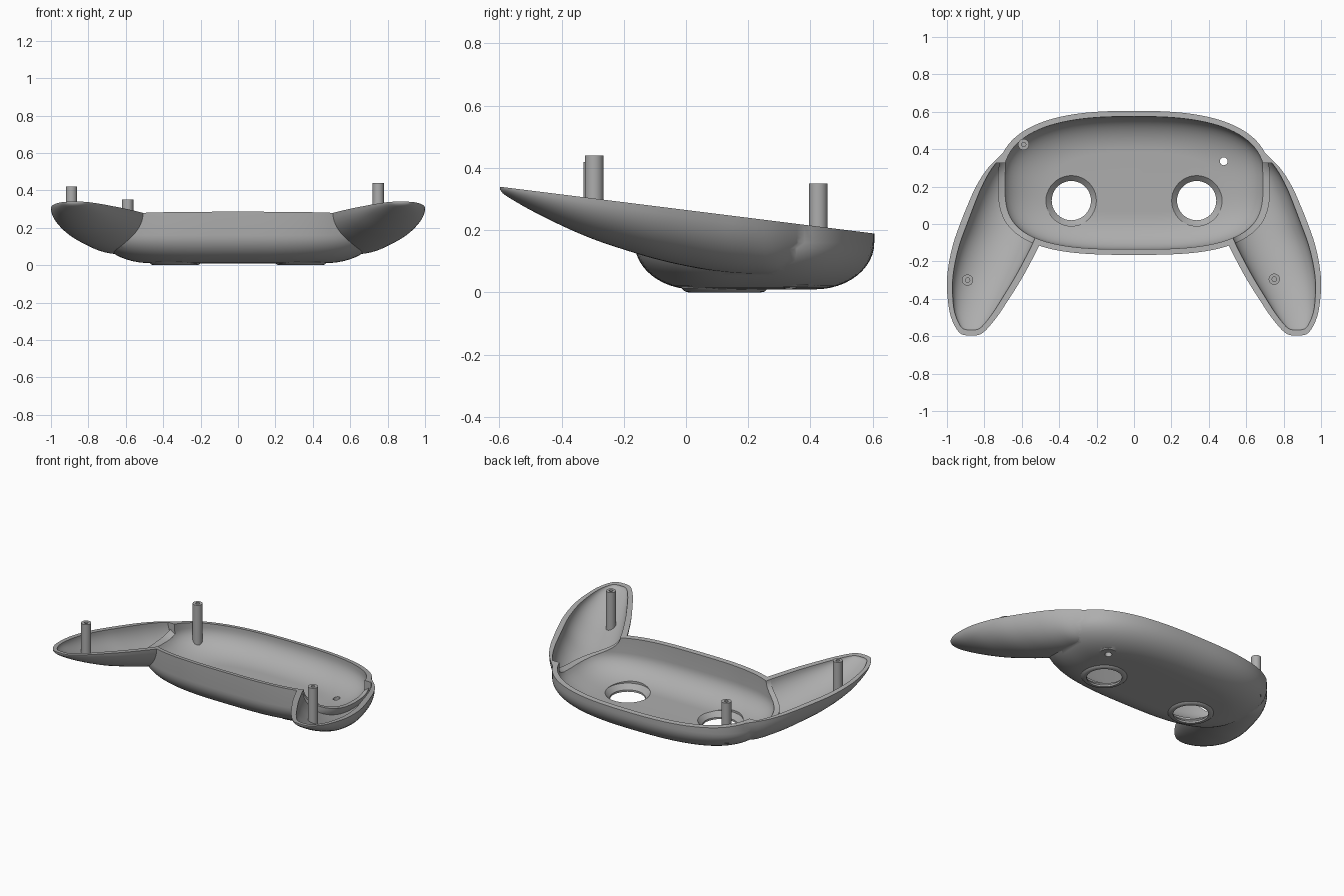
import bpy, bmesh, math
from mathutils import Vector

cube = bpy.data.objects.get("Cube")
if cube:
    bpy.data.objects.remove(cube)

grey = bpy.data.materials.new("mid_grey_plastic")
grey.use_nodes = True
grey.diffuse_color = (0.42, 0.42, 0.42, 1)
grey.node_tree.nodes["Principled BSDF"].inputs["Base Color"].default_value = grey.diffuse_color


def rim(y):
    """Height of the sloping top plane."""
    return 0.265 - 0.125 * y


def loft(name, rings):
    """Closed solid through rings of equal point count."""
    bm = bmesh.new()
    loops = [[bm.verts.new(p) for p in ring] for ring in rings]
    n = len(loops[0])
    for a, b in zip(loops, loops[1:]):
        for i in range(n):
            j = (i + 1) % n
            bm.faces.new((a[i], a[j], b[j], b[i]))
    bm.faces.new(loops[0])
    bm.faces.new(loops[-1])
    bmesh.ops.recalc_face_normals(bm, faces=bm.faces)
    mesh = bpy.data.meshes.new(name)
    bm.to_mesh(mesh)
    bm.free()
    mesh.materials.append(grey)
    obj = bpy.data.objects.new(name, mesh)
    bpy.context.collection.objects.link(obj)
    return obj


def lathe(name, x, y, profile, n=40):
    """Round solid from (radius, height) pairs."""
    turn = [2 * math.pi * i / n for i in range(n)]
    return loft(name, [[(x + r * math.cos(t), y + r * math.sin(t), z) for t in turn]
                       for r, z in profile])


def combine(target, tool, operation):
    mod = target.modifiers.new("join", "BOOLEAN")
    mod.operation, mod.object, mod.solver = operation, tool, "EXACT"
    bpy.context.view_layer.objects.active = target
    bpy.ops.object.modifier_apply(modifier=mod.name)
    bpy.data.objects.remove(tool)


def smooth(obj):
    bpy.ops.object.select_all(action="DESELECT")
    obj.select_set(True)
    bpy.context.view_layer.objects.active = obj
    bpy.ops.object.shade_smooth_by_angle(angle=math.radians(32))


# Tray volume: rounded outline with an elliptical fillet into a flat floor
def tray(name, wall, lift):
    def ring(k, height):
        a, b = 0.73 - wall - 0.27 * k, 0.385 - wall - 0.19 * k
        points = []
        for i in range(96):
            t = 2 * math.pi * i / 96
            c, s = math.cos(t), math.sin(t)
            power = 2 / (2.6 if s > 0 else 3)
            x = a * math.copysign(abs(c) ** power, c)
            y = 0.22 + b * math.copysign(abs(s) ** power, s)
            points.append((x, y, height if height is not None else rim(y) + lift))
        return points
    rings = []
    for i in range(13):
        t = math.pi / 2 * (1 - i / 12)
        rings.append(ring(1 - math.cos(t), 0.16 + wall * 0.6 - (0.15 - wall * 0.4) * math.sin(t)))
    return loft(name, rings + [ring(0, None)])


# Grip stations from tip to tray: y, inner x, outer x, lowest z
GRIP = [(-0.597, 0.85, 0.89, 0.33), (-0.58, 0.805, 0.935, 0.312), (-0.5, 0.735, 0.978, 0.265),
        (-0.4, 0.668, 0.996, 0.215), (-0.3, 0.605, 1.0, 0.172), (-0.2, 0.55, 0.988, 0.138),
        (-0.1, 0.50, 0.965, 0.108), (0.0, 0.46, 0.93, 0.085), (0.1, 0.45, 0.89, 0.068),
        (0.2, 0.45, 0.845, 0.06), (0.3, 0.5, 0.78, 0.067), (0.4, 0.58, 0.68, 0.13)]


def stations(steps=4):
    pts = [Vector(p) for p in GRIP]
    for i in range(len(pts) - 1):
        p0, p1, p2, p3 = pts[max(i - 1, 0)], pts[i], pts[i + 1], pts[min(i + 2, len(pts) - 1)]
        for k in range(steps):
            t = k / steps
            yield (p1 + (p2 - p0) * (t / 2) + (2 * p0 - 5 * p1 + 4 * p2 - p3) * (t * t / 2)
                   + (3 * p1 - p0 - 3 * p2 + p3) * (t ** 3 / 2))
    yield pts[-1]


def grip(name, side, width=1.0, depth=1.0, lift=0.05, raise_by=0.0):
    rings = []
    for y, x0, x1, low in stations():
        if width < 1:
            if y > 0.34:
                continue
            y -= 0.05 * min(y, 0)
        mid, half = (x0 + x1) / 2, (x1 - x0) / 2 * width
        drop = max((rim(y) - low) * depth - raise_by, 0.004)
        arc = [math.pi * i / 24 for i in range(25)]
        ring = [(side * (mid - half * math.cos(t)), y, rim(y) - drop * math.sin(t)) for t in arc]
        ring += [(side * (mid + half), y, rim(y) + lift), (side * (mid - half), y, rim(y) + lift)]
        rings.append(ring)
    return loft(name, rings)


# Outer shell
shell = tray("controller_back_shell", 0, 0.05)
for side in (-1, 1):
    combine(shell, grip("grip", side), "UNION")
    combine(shell, lathe("hole_collar", side * 0.335, 0.125,
                         [(0.115, 0), (0.128, 0.003), (0.14, 0.014), (0.14, 0.036)]), "UNION")
combine(shell, lathe("screw_boss", 0.48, 0.335, [(0.055, 0.018), (0.062, 0.024), (0.062, 0.05)]), "UNION")

# Hollow the tray and grips, leaving a low dipped divider between them
combine(shell, tray("tray_hollow", 0.03, 0.1), "DIFFERENCE")
for side in (-1, 1):
    hollow = grip("grip_hollow", side, 0.84, 0.83, 0.09)
    combine(hollow, tray("tray_keep", 0.001, 0.15), "DIFFERENCE")
    combine(shell, hollow, "DIFFERENCE")
    combine(shell, grip("divider_dip", side, 0.835, 0.82, 0.1, 0.045), "DIFFERENCE")
    combine(shell, lathe("stick_hole", side * 0.335, 0.125,
                         [(0.105, -0.02), (0.105, 0.012), (0.136, 0.042), (0.136, 0.06)]), "DIFFERENCE")
combine(shell, lathe("small_hole", 0.48, 0.335, [(0.021, -0.02), (0.021, 0.12)], 16), "DIFFERENCE")

# Trim everything to the sloping rim plane
combine(shell, loft("rim_trim", [[(x, y, rim(y) + up) for x, y in ((-2, -2), (2, -2), (2, 2), (-2, 2))]
                                 for up in (0, 0.5)]), "DIFFERENCE")
smooth(shell)

# Screw posts with a blind bore
for name, x, y, base, top in (("right_grip_post", -0.89, -0.30, 0.2, 0.42),
                              ("left_grip_post", 0.75, -0.295, 0.19, 0.44),
                              ("rear_post", -0.59, 0.425, 0.085, 0.35)):
    smooth(lathe(name, x, y, [(0.03, base), (0.03, top), (0.012, top), (0.012, top - 0.06)], 24))
